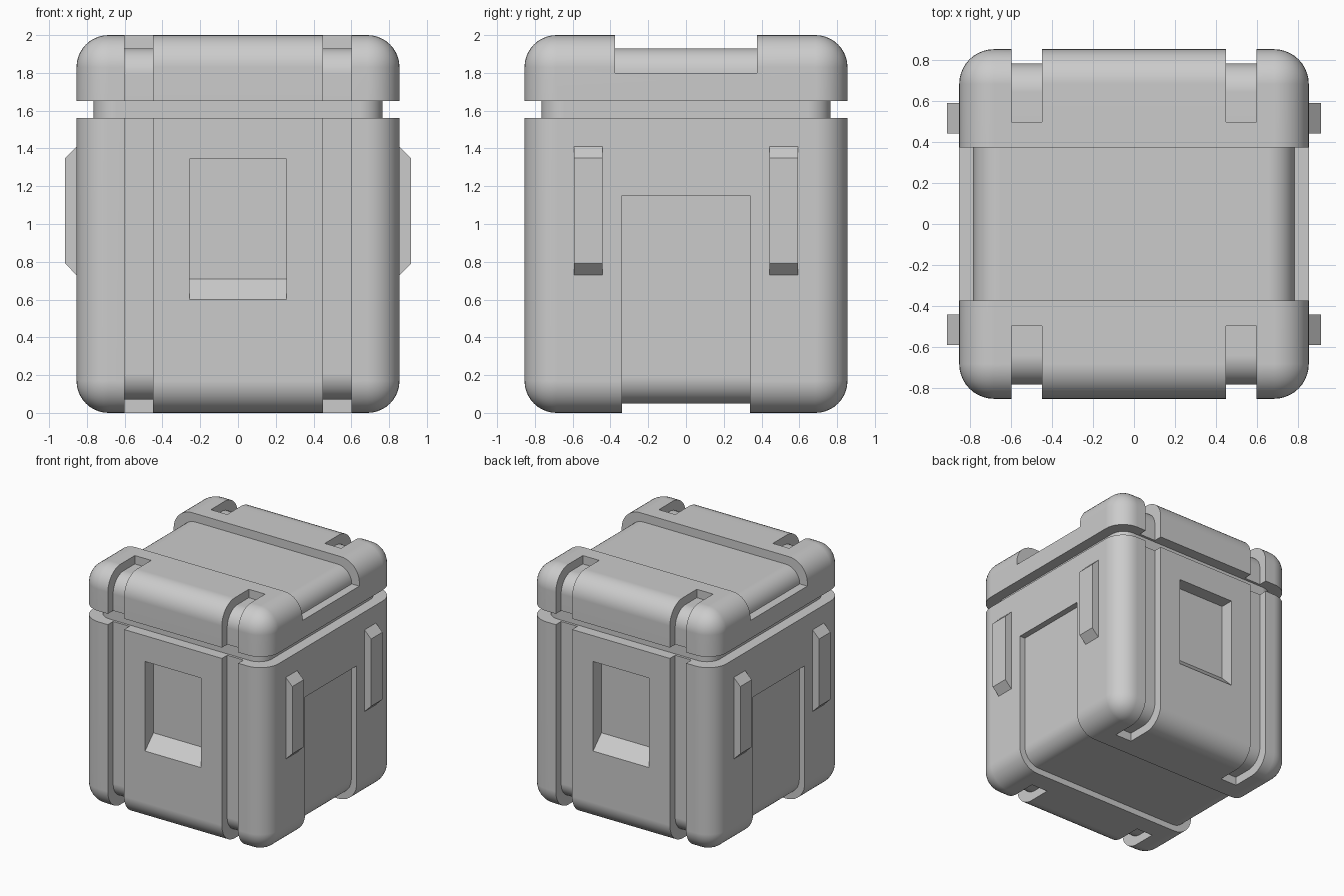
import bpy, bmesh
from mathutils import Vector

if "Cube" in bpy.data.objects:
    bpy.data.objects.remove(bpy.data.objects["Cube"])

grey = bpy.data.materials.new("plain grey")
grey.diffuse_color = (0.6, 0.6, 0.6, 1)
grey.use_nodes = True
grey.node_tree.nodes["Principled BSDF"].inputs["Base Color"].default_value = grey.diffuse_color


def finish(name, bm):
    bmesh.ops.recalc_face_normals(bm, faces=bm.faces)
    me = bpy.data.meshes.new(name)
    bm.to_mesh(me)
    bm.free()
    ob = bpy.data.objects.new(name, me)
    bpy.context.collection.objects.link(ob)
    me.materials.append(grey)
    return ob


def box(name, lo, hi, radius=0):
    """Box between two corners, optionally with all edges rounded."""
    bm = bmesh.new()
    bmesh.ops.create_cube(bm, size=1)
    lo, hi = Vector(lo), Vector(hi)
    for v in bm.verts:
        v.co = Vector([(lo[i] + hi[i]) / 2 + v.co[i] * (hi[i] - lo[i]) for i in range(3)])
    if radius:
        bmesh.ops.bevel(bm, geom=bm.edges[:] + bm.verts[:], offset=radius,
                        segments=10, profile=0.5, affect='EDGES')
    return finish(name, bm)


def prism(name, profile, axis, a, b):
    """Extrude a (depth, z) profile along x (axis 0) or y (axis 1)."""
    bm = bmesh.new()
    place = (lambda d, z, t: (t, d, z)) if axis == 0 else (lambda d, z, t: (d, t, z))
    f = bm.faces.new([bm.verts.new(place(d, z, a)) for d, z in profile])
    ext = bmesh.ops.extrude_face_region(bm, geom=[f])["geom"]
    move = (b - a, 0, 0) if axis == 0 else (0, b - a, 0)
    bmesh.ops.translate(bm, vec=move, verts=[e for e in ext if isinstance(e, bmesh.types.BMVert)])
    return finish(name, bm)


def apply(ob, mod):
    bpy.context.view_layer.objects.active = ob
    bpy.ops.object.modifier_apply(modifier=mod.name)


def cut(target, cutter):
    m = target.modifiers.new("cut", 'BOOLEAN')
    m.operation, m.solver, m.object = 'DIFFERENCE', 'EXACT', cutter
    apply(target, m)
    bpy.data.objects.remove(cutter)


W = 0.855


def groove(lo, hi, inset, radius):
    """Cut a groove of constant depth that follows the rounded surface."""
    cutter = box("groove_cutter", lo, hi)
    cutter.hide_render = True
    c = W - inset
    cut(cutter, box("groove_core", (-c, -c, inset), (c, c, 2 - inset), radius))
    cut(crate, cutter)


# Rounded crate
crate = box("crate", (-W, -W, 0), (W, W, 2), 0.17)

# Seam between body and lid
groove((-1, -1, 1.56), (1, 1, 1.65), 0.09, 0.12)

# Strap grooves on the front and back, wrapping over top and bottom
for sx in (-1, 1):
    for sy in (-1, 1):
        x = sorted((sx * 0.45, sx * 0.60))
        y = sorted((sy * 0.50, sy * 1.1))
        groove((x[0], y[0], -0.1), (x[1], y[1], 2.1), 0.07, 0.14)

# Wide channel over the lid and wide channel under the body
groove((-1.1, -0.375, 1.80), (1.1, 0.375, 2.2), 0.07, 0.13)
groove((-1.1, -0.34, -0.2), (1.1, 0.34, 1.15), 0.05, 0.14)

# Hand recesses with a sloped sill, front and back
for s in (-1, 1):
    pts = [(0.95, 0.505), (0.745, 0.71), (0.745, 1.345), (0.95, 1.345)]
    cutter = prism("recess_cutter", [(s * d, z) for d, z in pts], 0, -0.257, 0.257)
    cutter.hide_render = True
    cut(crate, cutter)

# Chamfered ribs on the left and right sides
for sx in (-1, 1):
    for yc in (-0.518, 0.518):
        pts = [(0.83, 0.73), (W, 0.73), (0.915, 0.79), (0.915, 1.35), (W, 1.41), (0.83, 1.41)]
        prism("side_rib", [(sx * d, z) for d, z in pts], 1, yc - 0.075, yc + 0.075)

# Smooth the rounded edges, keep the cuts crisp
bpy.ops.object.select_all(action='DESELECT')
crate.select_set(True)
bpy.context.view_layer.objects.active = crate
bpy.ops.object.shade_smooth_by_angle(angle=0.5)
wn = crate.modifiers.new("normals", 'WEIGHTED_NORMAL')
wn.keep_sharp = True
